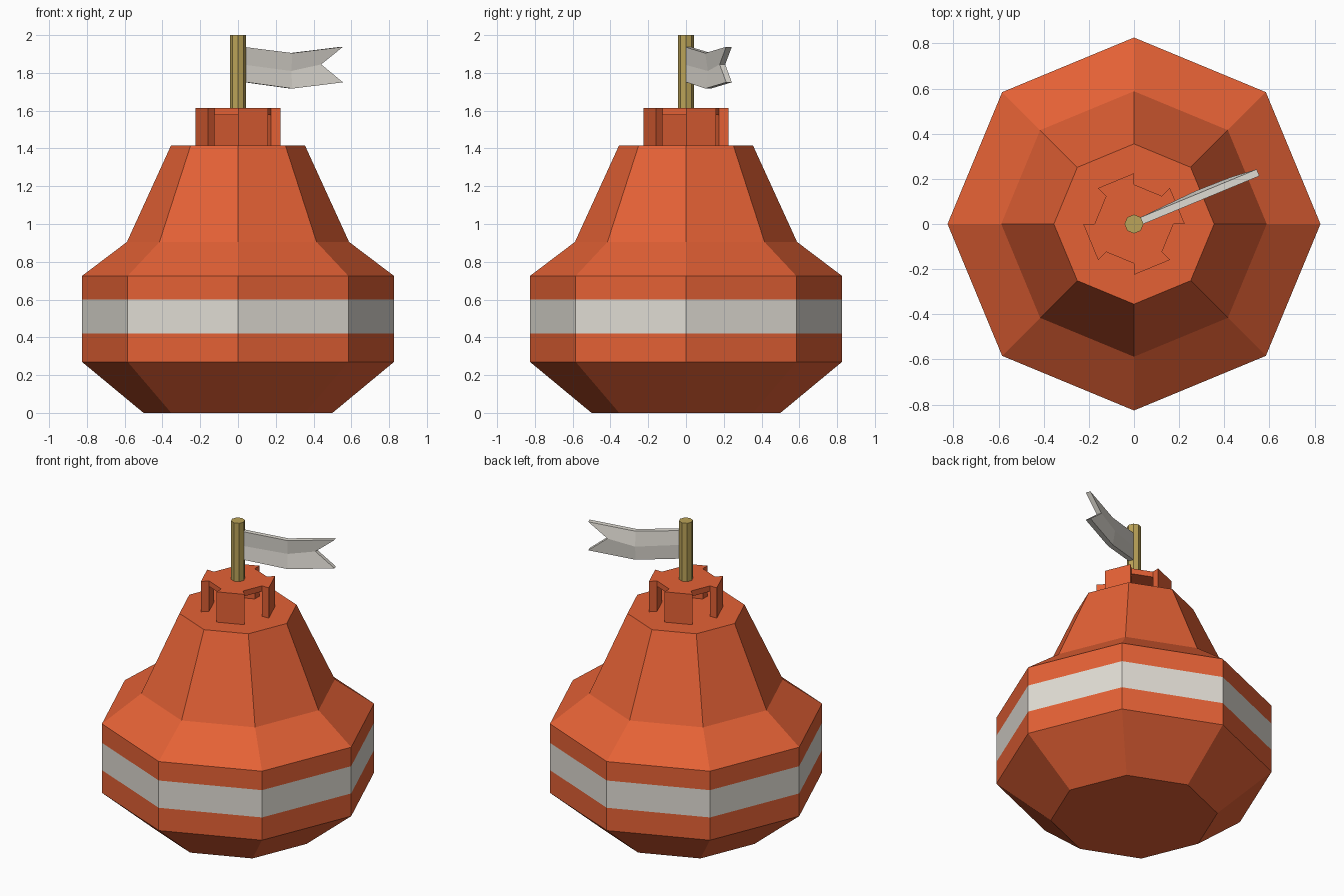
import bpy, bmesh, math
from mathutils import Matrix

if "Cube" in bpy.data.objects:
    bpy.data.objects.remove(bpy.data.objects["Cube"])


def material(name, rgb):
    m = bpy.data.materials.new(name)
    m.diffuse_color = (*rgb, 1)
    m.use_nodes = True
    m.node_tree.nodes["Principled BSDF"].inputs["Base Color"].default_value = m.diffuse_color
    return m


ORANGE = material("orange_paint", (0.78, 0.12, 0.036))
WHITE = material("white_paint", (0.75, 0.72, 0.66))
BRASS = material("brass", (0.50, 0.37, 0.10))


def finish(name, bm, *mats):
    bmesh.ops.recalc_face_normals(bm, faces=bm.faces)
    me = bpy.data.meshes.new(name)
    bm.to_mesh(me)
    bm.free()
    for m in mats:
        me.materials.append(m)
    ob = bpy.data.objects.new(name, me)
    bpy.context.collection.objects.link(ob)
    return ob


def ring_point(r, i, z):
    a = i * math.pi / 4
    return (r * math.cos(a), r * math.sin(a), z)


def lathe(name, profile, mats, band=None):
    """Eight-sided capped solid; the segment numbered band gets the second material."""
    bm = bmesh.new()
    rings = [[bm.verts.new(ring_point(r, i, z)) for i in range(8)] for r, z in profile]
    for k, (a, b) in enumerate(zip(rings, rings[1:])):
        for i in range(8):
            j = (i + 1) % 8
            f = bm.faces.new((a[i], a[j], b[j], b[i]))
            f.material_index = int(k == band)
    bm.faces.new(rings[0])
    bm.faces.new(rings[-1])
    return finish(name, bm, *mats)


def prism(bm, pts, offset):
    """Extrude a polygon of 3D points by an offset vector."""
    face = bm.faces.new([bm.verts.new(p) for p in pts])
    ext = bmesh.ops.extrude_face_region(bm, geom=[face])
    verts = [g for g in ext["geom"] if isinstance(g, bmesh.types.BMVert)]
    bmesh.ops.translate(bm, verts=verts, vec=offset)


# Float body with a flush white band
lathe("buoy_body", [(0.5, 0), (0.826, 0.27), (0.826, 0.42), (0.826, 0.6),
                    (0.826, 0.725), (0.588, 0.905), (0.355, 1.415)],
      (ORANGE, WHITE), band=2)

# Lantern posts: every second side of an octagonal ring
bm = bmesh.new()
for i in range(0, 8, 2):
    prism(bm, [ring_point(0.225, i, 1.415), ring_point(0.225, i + 1, 1.415),
               ring_point(0.175, i + 1, 1.415), ring_point(0.175, i, 1.415)], (0, 0, 0.2))
finish("lantern_posts", bm, ORANGE)

# Lantern roof plate between the posts
lathe("lantern_roof", [(0.175, 1.578), (0.175, 1.615)], (ORANGE,))

# Flag pole
lathe("flag_pole", [(0.042, 1.6), (0.042, 2.0)], (BRASS,))

# Swallow-tailed flag: top, middle and bottom rows, middle creased sideways
bm = bmesh.new()
rows = [[(0.03, 0, 1.937), (0.305, 0, 1.905), (0.595, 0, 1.938)],
        [(0.03, 0, 1.843), (0.305, 0.015, 1.81), (0.475, 0.012, 1.845)],
        [(0.03, 0, 1.752), (0.305, 0, 1.717), (0.595, 0, 1.75)]]
grid = [[bm.verts.new(p) for p in row] for row in rows]
for r in range(2):
    for c in range(2):
        bm.faces.new((grid[r][c], grid[r][c + 1], grid[r + 1][c + 1], grid[r + 1][c]))
ext = bmesh.ops.extrude_face_region(bm, geom=bm.faces[:])
back = [g for g in ext["geom"] if isinstance(g, bmesh.types.BMVert)]
bmesh.ops.translate(bm, verts=back, vec=(0, 0.032, 0))
bmesh.ops.translate(bm, verts=bm.verts, vec=(0, -0.016, 0))
bmesh.ops.rotate(bm, verts=bm.verts, matrix=Matrix.Rotation(math.radians(22.5), 3, 'Z'))
finish("flag", bm, WHITE)
